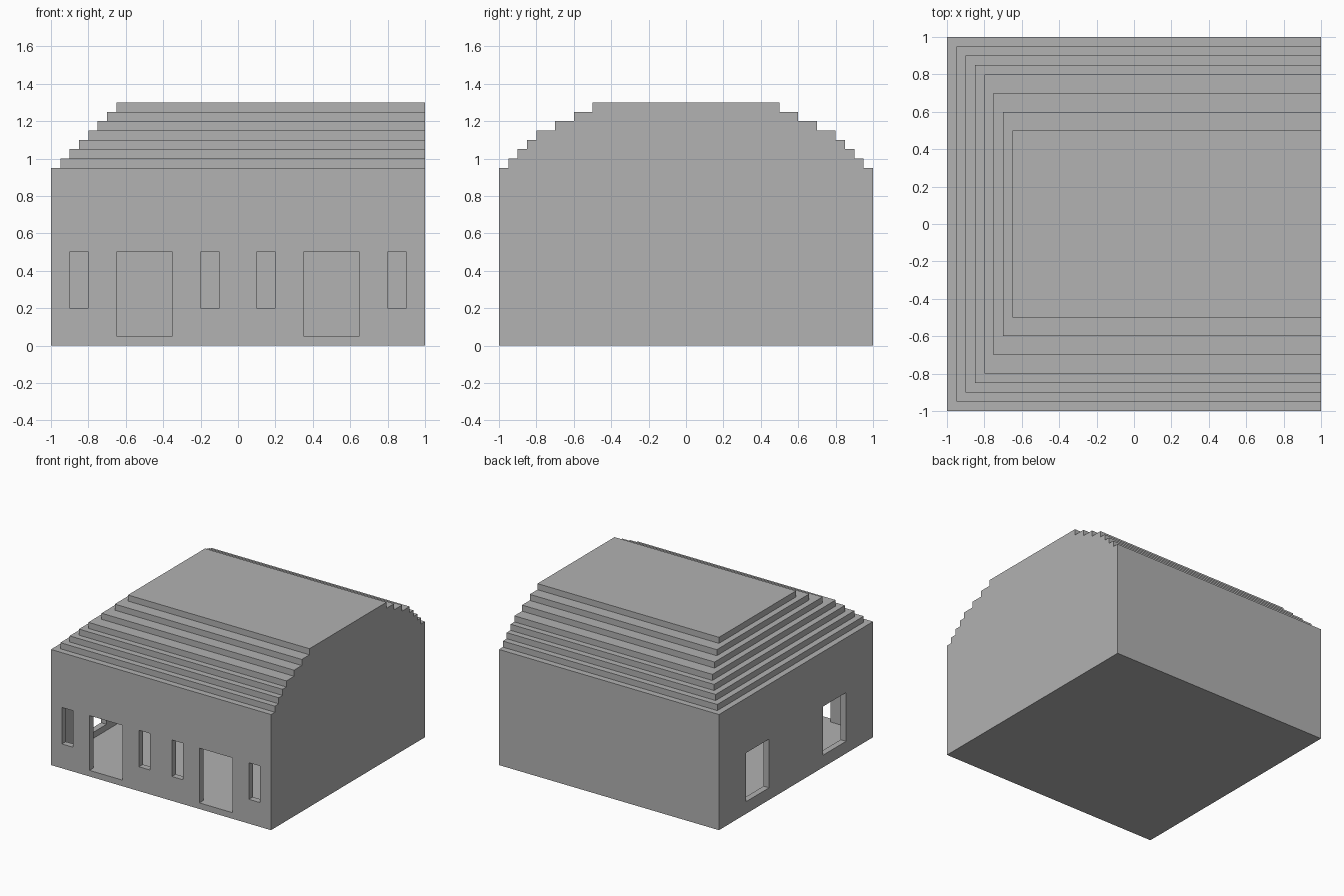
import bpy
import bmesh
from mathutils import Matrix, Vector

cube = bpy.data.objects.get("Cube")
if cube:
    bpy.data.objects.remove(cube, do_unlink=True)

GREY = (0.445, 0.445, 0.445, 1.0)
grey = bpy.data.materials.new("plain_grey")
grey.use_nodes = True
grey.diffuse_color = GREY
grey.node_tree.nodes["Principled BSDF"].inputs["Base Color"].default_value = GREY


def box(name, low, high):
    """Flat-faced box between two opposite corners."""
    low, high = Vector(low), Vector(high)
    bm = bmesh.new()
    bmesh.ops.create_cube(bm, size=1, matrix=Matrix.Translation((low + high) / 2)
                          @ Matrix.Diagonal((*(high - low), 1)))
    mesh = bpy.data.meshes.new(name)
    bm.to_mesh(mesh)
    bm.free()
    mesh.materials.append(grey)
    obj = bpy.data.objects.new(name, mesh)
    bpy.context.collection.objects.link(obj)
    return obj


def cut(target, low, high):
    """Subtract a box from the target and discard the cutter."""
    cutter = box("cutter", low, high)
    cutter.hide_render = True
    mod = target.modifiers.new("opening", "BOOLEAN")
    mod.operation = "DIFFERENCE"
    mod.solver = "EXACT"
    mod.object = cutter
    bpy.context.view_layer.objects.active = target
    bpy.ops.object.modifier_apply(modifier=mod.name)
    bpy.data.objects.remove(cutter, do_unlink=True)


T = 0.05           # wall, floor and roof step thickness
WALL_TOP = 0.95
HEAD = 0.5         # top of every opening

# Hollow room with floor and ceiling
walls = box("walls", (-1, -1, 0), (1, 1, WALL_TOP))
cut(walls, (T - 1, T - 1, T), (1 - T, 1 - T, WALL_TOP - T))

# Doors, narrow front windows and side windows, in mirrored pairs
for side in (-1, 1):
    for centre, half, sill in ((0.5, 0.15, T), (0.15, 0.05, 0.2), (0.85, 0.05, 0.2)):
        x = side * centre
        cut(walls, (x - half, -1.1, sill), (x + half, -0.9, HEAD))
    y = side * 0.5
    cut(walls, (-1.1, y - 0.15, 0.1), (-0.9, y + 0.15, HEAD))

# Stepped roof, flush with the blank end wall
for i, half_depth in enumerate((0.95, 0.9, 0.85, 0.8, 0.7, 0.6, 0.5)):
    z = WALL_TOP + i * T
    box(f"roof_step_{i + 1}", (-0.95 + i * T, -half_depth, z), (1, half_depth, z + T))
